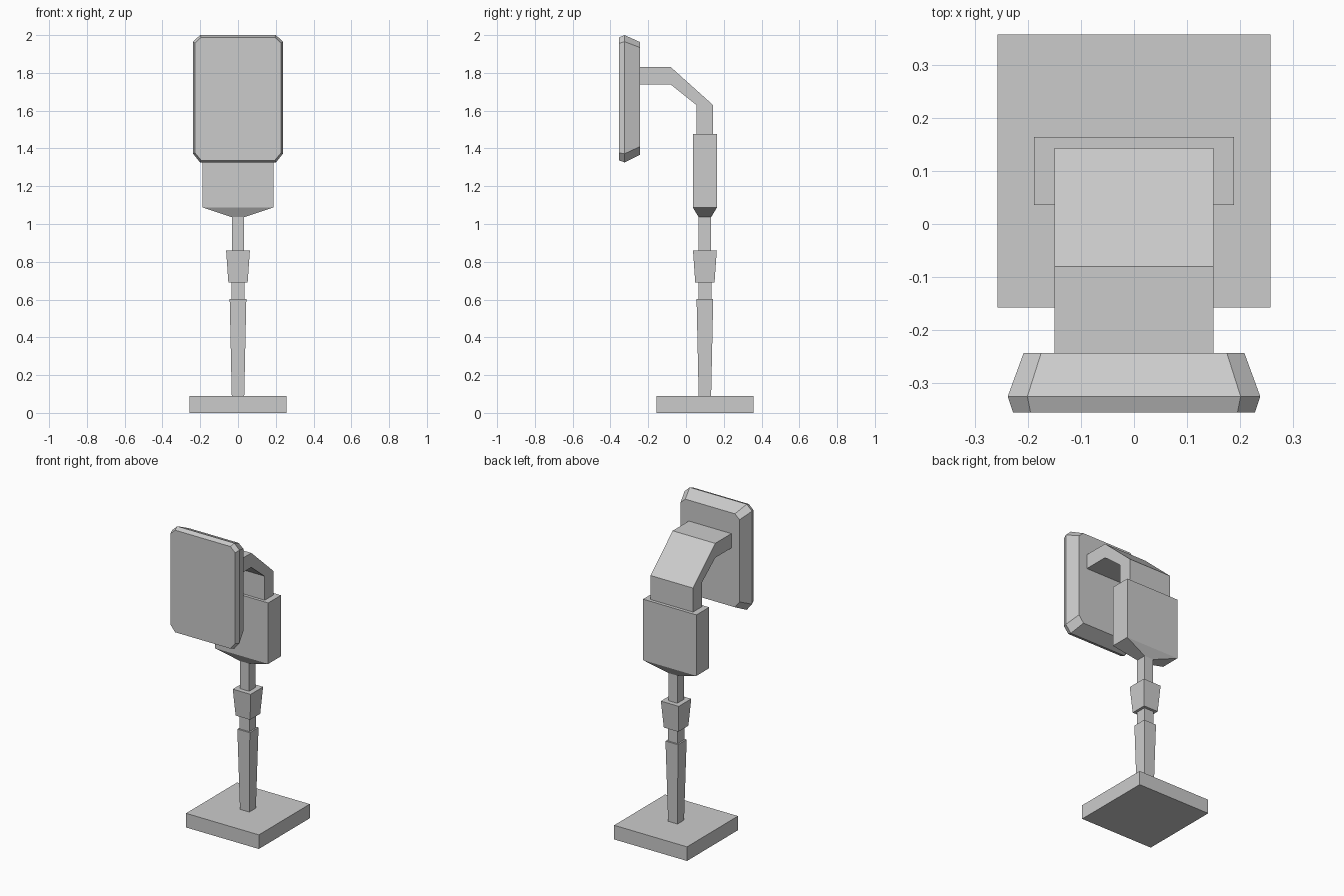
import bpy

if "Cube" in bpy.data.objects:
    bpy.data.objects.remove(bpy.data.objects["Cube"])

AXIS_Y = 0.1  # the stand sits behind the head


def make_mesh(name, verts, faces):
    mesh = bpy.data.meshes.new(name)
    mesh.from_pydata(verts, [], faces)
    obj = bpy.data.objects.new(name, mesh)
    bpy.context.collection.objects.link(obj)
    return obj


def loft(name, rings):
    """Join equal-length rings (counter-clockwise along the loft) and cap both ends."""
    n = len(rings[0])
    verts = [v for ring in rings for v in ring]
    faces = [tuple(reversed(range(n))), tuple(range(len(verts) - n, len(verts)))]
    for r in range(len(rings) - 1):
        a, b = r * n, (r + 1) * n
        for i in range(n):
            j = (i + 1) % n
            faces.append((a + i, a + j, b + j, b + i))
    return make_mesh(name, verts, faces)


def tower(name, sections):
    """Rectangular column from (z, half_x, half_y) sections."""
    rings = [[(sx * hx, AXIS_Y + sy * hy, z)
              for sx, sy in ((-1, -1), (1, -1), (1, 1), (-1, 1))]
             for z, hx, hy in sections]
    return loft(name, rings)


# Stand, from the floor up
tower("base", [(0, 0.257, 0.257), (0.09, 0.257, 0.257)])
tower("lower_post", [(0.09, 0.033, 0.033), (0.603, 0.044, 0.044)])
tower("post_joint", [(0.603, 0.034, 0.034), (0.69, 0.034, 0.034)])
tower("collar", [(0.69, 0.051, 0.051), (0.86, 0.063, 0.063)])
tower("neck", [(0.86, 0.032, 0.033), (1.036, 0.032, 0.033)])

# Body with a tapered underside
tower("body", [(1.036, 0.032, 0.033), (1.088, 0.188, 0.064), (1.477, 0.188, 0.064)])

# Bent arm: side profile (y, z) swept across x
arm = [(0.055, 1.477), (0.143, 1.477), (0.143, 1.63), (-0.08, 1.83),
       (-0.245, 1.83), (-0.245, 1.738), (-0.08, 1.738), (0.055, 1.63)]
loft("arm", [[(x, y, z) for y, z in arm] for x in (-0.15, 0.15)])


def head_ring(y, hx, inner_x, bottom, low, high, top):
    """Rectangle with cut corners, facing along y."""
    right = [(inner_x, bottom), (hx, low), (hx, high), (inner_x, top)]
    left = [(-x, z) for x, z in reversed(right)]
    return [(x, y, z) for x, z in reversed(right + left)]


# Head panel: narrow lip at the front, wide bevel at the back
loft("head", [
    head_ring(-0.355, 0.228, 0.195, 1.337, 1.377, 1.957, 1.988),
    head_ring(-0.325, 0.238, 0.201, 1.326, 1.372, 1.965, 2.0),
    head_ring(-0.243, 0.208, 0.175, 1.367, 1.41, 1.934, 1.963),
])
